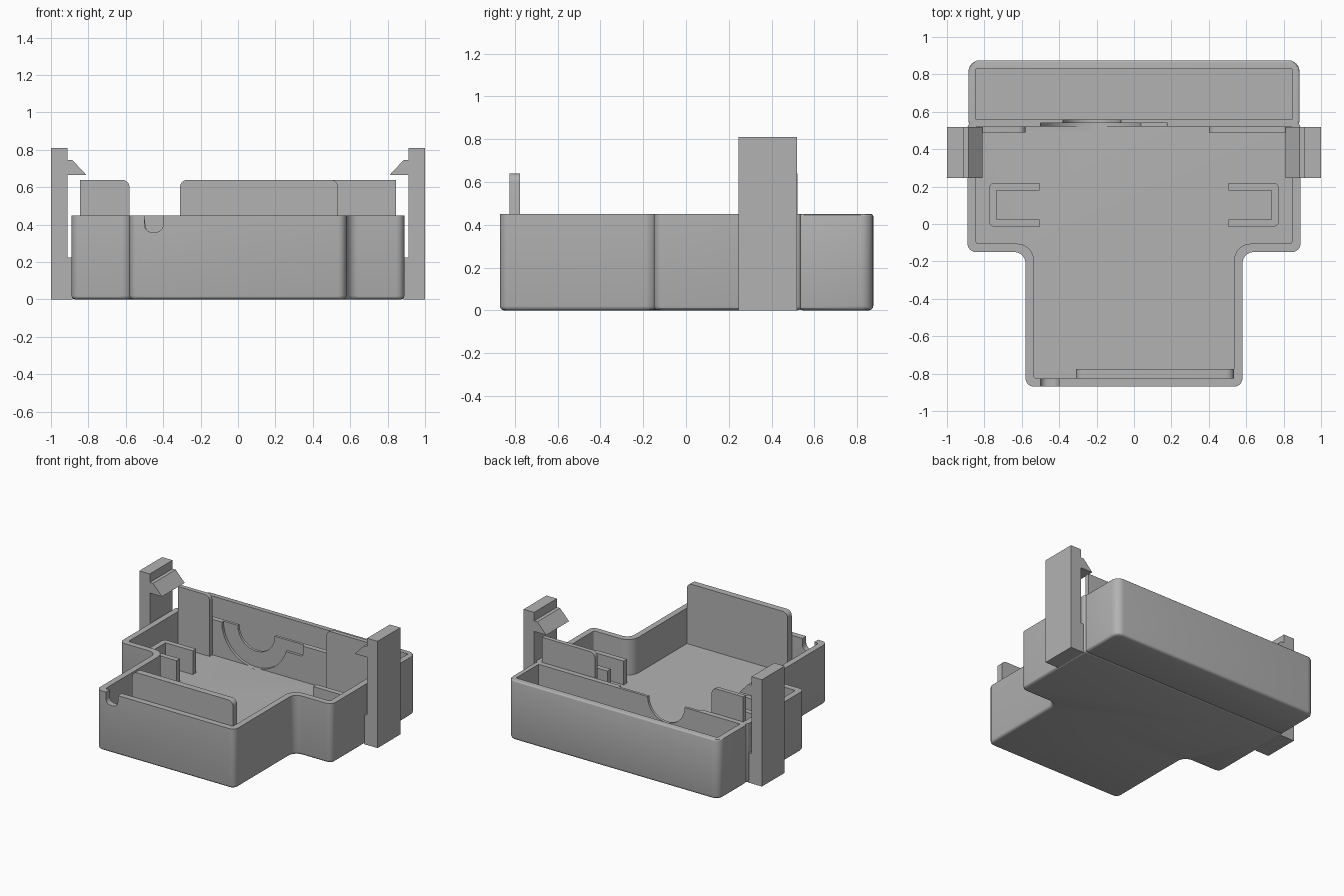
import bpy, bmesh, math
from mathutils import Vector

if "Cube" in bpy.data.objects:
    bpy.data.objects.remove(bpy.data.objects["Cube"])

grey = bpy.data.materials.new("grey_plastic")
grey.use_nodes = True
grey.diffuse_color = (0.45, 0.45, 0.45, 1)
grey.node_tree.nodes["Principled BSDF"].inputs["Base Color"].default_value = grey.diffuse_color

RIM, FLOOR, TALL = 0.45, 0.18, 0.64


def rounded(corners, steps=6):
    """Turn (x, y, radius) corners into an outline with filleted corners."""
    out = []
    for i, (x, y, r) in enumerate(corners):
        p = Vector((x, y))
        if r == 0:
            out.append(p)
            continue
        a = (Vector(corners[i - 1][:2]) - p).normalized()
        b = (Vector(corners[(i + 1) % len(corners)][:2]) - p).normalized()
        centre = p + (a + b) * r
        for k in range(steps + 1):
            t = math.pi / 2 * k / steps
            out.append(centre - b * r * math.cos(t) - a * r * math.sin(t))
    return out


def prism(name, outline, lo, hi, axis="z", chamfer=0.0, top=0.0):
    """Extrude an outline: (x, y) along z, or (x, z) along y."""
    place = (lambda p, d: (p[0], p[1], d)) if axis == "z" else (lambda p, d: (p[0], d, p[1]))
    bm = bmesh.new()
    base = bm.faces.new([bm.verts.new(place(p, lo)) for p in outline])
    made = bmesh.ops.extrude_face_region(bm, geom=[base])["geom"]
    shift = Vector(place((0, 0), hi - lo))
    bmesh.ops.translate(bm, vec=shift, verts=[v for v in made if isinstance(v, bmesh.types.BMVert)])
    for size, level in ((chamfer, lo), (top, hi)):
        if size:
            ring = [e for e in bm.edges if all(abs(v.co.z - level) < 1e-5 for v in e.verts)]
            bmesh.ops.bevel(bm, geom=ring, offset=size, segments=3, affect="EDGES", profile=0.5)
    bmesh.ops.recalc_face_normals(bm, faces=bm.faces)
    mesh = bpy.data.meshes.new(name)
    bm.to_mesh(mesh)
    bm.free()
    mesh.materials.append(grey)
    ob = bpy.data.objects.new(name, mesh)
    bpy.context.collection.objects.link(ob)
    return ob


def rect(x0, x1, y0, y1, r=(0, 0, 0, 0)):
    return rounded([(x0, y0, r[0]), (x1, y0, r[1]), (x1, y1, r[2]), (x0, y1, r[3])])


def combine(ob, other, operation):
    mod = ob.modifiers.new("cut", "BOOLEAN")
    mod.object, mod.operation, mod.solver = other, operation, "EXACT"
    bpy.context.view_layer.objects.active = ob
    bpy.ops.object.modifier_apply(modifier=mod.name)
    bpy.data.objects.remove(other)


def tee(inset, back, r_out, r_in):
    """T-shaped tray outline, moved inwards by the wall thickness."""
    w, n = 0.89 - inset, 0.58 - inset
    f, s = -0.87 + inset, -0.15 + inset
    half = [(n, f, r_out), (n, s, r_in), (w, s, r_out), (w, back, 0.025)]
    return rounded(half + [(-x, y, r) for x, y, r in reversed(half)])


# Tray: wide body with a narrower front, joined to the rear box
tray = prism("tray", tee(0, 0.54, 0.045, 0.06), 0, RIM, chamfer=0.02)
rear = prism("rear_box", rect(-0.885, 0.885, 0.525, 0.875, (0.025, 0.025, 0.06, 0.06)),
             0, RIM, chamfer=0.02, top=0.01)
combine(tray, rear, "UNION")
combine(tray, prism("tray_hollow", tee(0.045, 0.52, 0.015, 0.09), FLOOR, 1), "DIFFERENCE")
combine(tray, prism("rear_hollow", rect(-0.845, 0.845, 0.56, 0.83), 0.05, 1), "DIFFERENCE")


# Divider: round opening with a shallow recess around it
def half_disc(radius):
    arc = [(-0.225 + radius * math.cos(math.pi * (1 + k / 24)),
            RIM + radius * math.sin(math.pi * (1 + k / 24))) for k in range(25)]
    return arc + [(-0.225 + radius, 1), (-0.225 - radius, 1)]


combine(tray, prism("opening", half_disc(0.155), 0.5, 0.6, "y"), "DIFFERENCE")
combine(tray, prism("recess", half_disc(0.275), 0.5, 0.54, "y"), "DIFFERENCE")
combine(tray, prism("side_recess", rect(-0.1, 0.18, 0.37, 1, (0, 0.02, 0, 0)), 0.5, 0.54, "y"), "DIFFERENCE")

# Cable notch in the front wall
combine(tray, prism("cable_notch", rect(-0.5, -0.4, 0.36, 1, (0.04, 0.04, 0, 0)), -1, -0.82, "y"), "DIFFERENCE")

# Tall panels standing inside the walls
r = 0.04
parts = [
    tray,
    prism("front_panel", rect(-0.31, 0.535, FLOOR - 0.01, TALL, (0, 0, r, r)), -0.825, -0.775, "y"),
    prism("rear_right_panel", rect(-0.845, -0.58, FLOOR - 0.01, TALL, (0, 0, r, 0)), 0.488, 0.521, "y"),
    prism("rear_left_panel", rect(0.4, 0.845, FLOOR - 0.01, TALL, (0, 0, 0, r)), 0.488, 0.521, "y"),
]

# Snap clips and U-shaped brackets on both sides
clip = [(0.885, 0), (1, 0), (1, 0.81), (0.912, 0.81), (0.912, 0.745), (0.885, 0.745),
        (0.81, 0.665), (0.912, 0.665), (0.912, 0.225), (0.885, 0.225)]
bracket = rounded([(0.505, -0.015, 0), (0.775, -0.015, 0.03), (0.775, 0.22, 0.03), (0.505, 0.22, 0),
                   (0.505, 0.18, 0), (0.735, 0.18, 0), (0.735, 0.025, 0), (0.505, 0.025, 0)])
for side, s in (("left", 1), ("right", -1)):
    parts.append(prism(side + "_clip", [(s * x, z) for x, z in clip], 0.245, 0.518, "y"))
    parts.append(prism(side + "_bracket", [(s * p.x, p.y) for p in bracket], FLOOR - 0.01, 0.36))

# Smooth the fillets while keeping edges sharp
bpy.ops.object.select_all(action="DESELECT")
for part in parts:
    part.select_set(True)
bpy.context.view_layer.objects.active = tray
bpy.ops.object.shade_smooth_by_angle(angle=math.radians(30))
